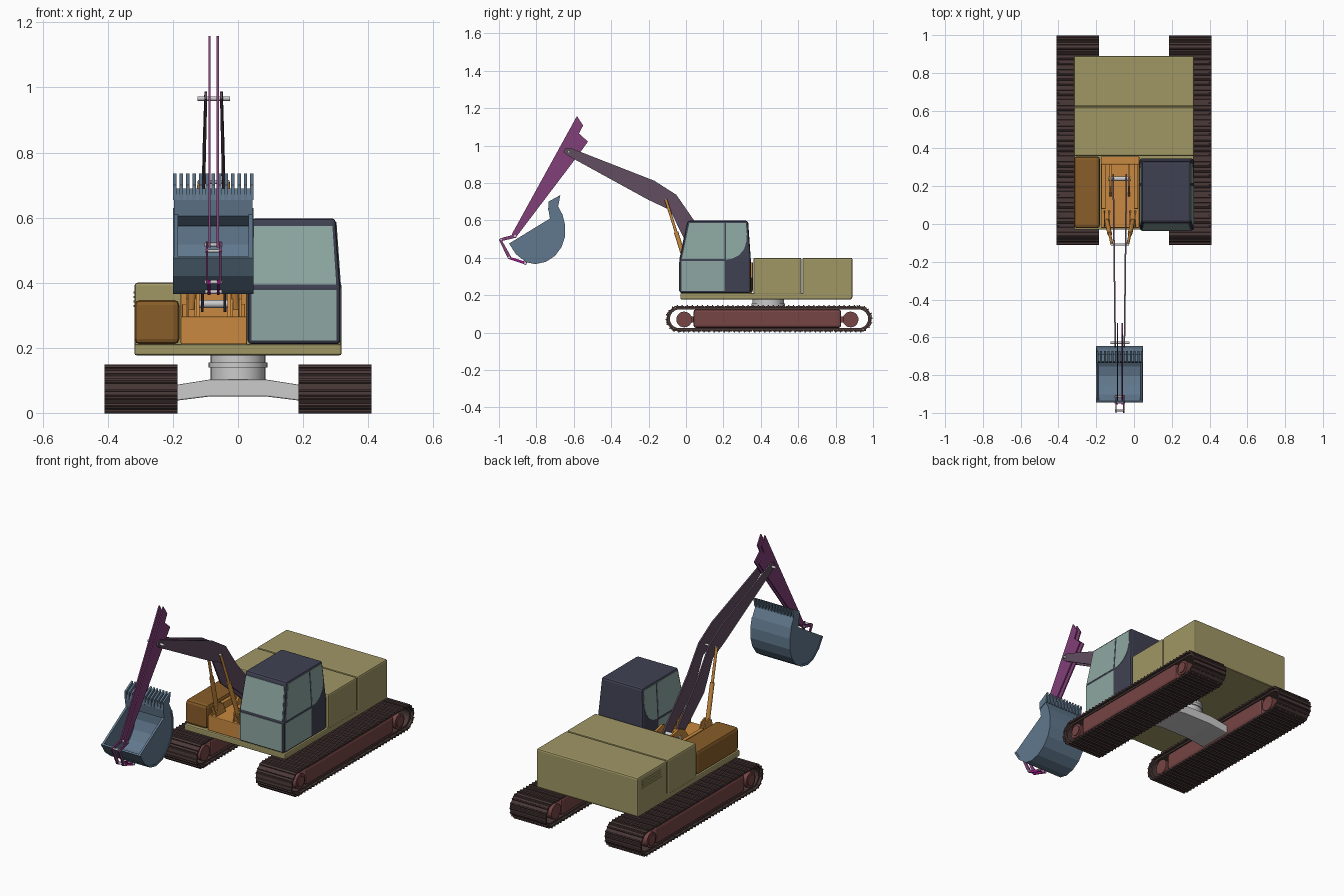
import bpy, bmesh, math
from mathutils import Vector

if "Cube" in bpy.data.objects:
    bpy.data.objects.remove(bpy.data.objects["Cube"])

COLS = dict(olive=(.35, .31, .13), navy=(.05, .053, .085), glass=(.27, .39, .36),
            track=(.07, .042, .04), red=(.18, .058, .058), orange=(.58, .25, .05),
            rust=(.25, .11, .022), blue=(.12, .19, .27), purple=(.22, .05, .19),
            boom=(.12, .075, .12), magenta=(.35, .01, .25))
MATS = {}
for k, c in COLS.items():
    MATS[k] = bpy.data.materials.new(k)
    MATS[k].diffuse_color = (*c, 1)


def finish(name, bm, col=None, bevel=0, smooth=False):
    bmesh.ops.recalc_face_normals(bm, faces=bm.faces)
    me = bpy.data.meshes.new(name)
    bm.to_mesh(me)
    bm.free()
    ob = bpy.data.objects.new(name, me)
    bpy.context.collection.objects.link(ob)
    if col:
        me.materials.append(MATS[col])
    if bevel:
        m = ob.modifiers.new("bevel", 'BEVEL')
        m.width, m.segments, m.limit_method = bevel, 2, 'ANGLE'
    if smooth:
        bpy.ops.object.select_all(action='DESELECT')
        ob.select_set(True)
        bpy.context.view_layer.objects.active = ob
        bpy.ops.object.shade_smooth_by_angle(angle=math.radians(30))
    return ob


def skin(bm, r0, r1):
    """Closed solid between two matching rings of points."""
    a = [bm.verts.new(p) for p in r0]
    b = [bm.verts.new(p) for p in r1]
    bm.faces.new(a)
    bm.faces.new(b)
    for i in range(len(a)):
        j = (i + 1) % len(a)
        bm.faces.new((a[i], a[j], b[j], b[i]))


def prism_x(bm, pts, x0, x1):
    skin(bm, [(x0, *p) for p in pts], [(x1, *p) for p in pts])


def plate(name, pts, x0, x1, col, bevel=0):
    bm = bmesh.new()
    prism_x(bm, pts, x0, x1)
    return finish(name, bm, col, bevel)


def box(name, x, y, z, col=None, bevel=0):
    return plate(name, [(y[0], z[0]), (y[1], z[0]), (y[1], z[1]), (y[0], z[1])], *x, col, bevel)


def rod(name, p, q, r, col=None, n=20):
    p, q = Vector(p), Vector(q)
    bm = bmesh.new()
    bmesh.ops.create_cone(bm, cap_ends=True, segments=n, radius1=r, radius2=r, depth=(q - p).length)
    rot = (q - p).to_track_quat('Z', 'Y').to_matrix().to_4x4()
    bmesh.ops.transform(bm, matrix=rot, verts=bm.verts)
    bmesh.ops.translate(bm, vec=(p + q) / 2, verts=bm.verts)
    return finish(name, bm, col, 0, True)


# Tracks: shoes placed round a stadium loop, chain belt, side frame and end wheels
Y0, Y1, ZC = -.036, .924, .0735
SHOE = [(-.0255, -.014), (.0255, -.014), (.0255, -.006), (.02, -.006), (.018, 0), (.013, 0), (.011, -.006),
        (-.006, -.006), (-.008, 0), (-.013, 0), (-.015, -.006), (-.0255, -.006)]


def loop_at(s, r):
    """Position and tangent angle at arc length s on the stadium."""
    L, A = Y1 - Y0, math.pi * r
    s %= 2 * (L + A)
    if s < L:
        return Y0 + s, ZC + r, 0
    if s < L + A:
        t = (s - L) / r
        return Y1 + r * math.sin(t), ZC + r * math.cos(t), -t
    if s < 2 * L + A:
        return Y1 - (s - L - A), ZC - r, math.pi
    t = (s - 2 * L - A) / r
    return Y0 - r * math.sin(t), ZC - r * math.cos(t), math.pi - t


for side, sx in (("left", -1), ("right", 1)):
    bm = bmesh.new()
    R, N = .0735, 44
    step = 2 * (Y1 - Y0 + math.pi * R) / N
    for i in range(N):
        y, z, a = loop_at(i * step, R)
        c, s = math.cos(a), math.sin(a)
        prism_x(bm, [(y + t * c - n * s, z + t * s + n * c) for t, n in SHOE], sx * .186, sx * .411)
    finish(side + "_track_shoes", bm, 'track')
    bm = bmesh.new()
    n = 12
    arc = [(Y1, math.pi / 2 - math.pi * i / n) for i in range(n + 1)]
    arc += [(Y0, -math.pi / 2 - math.pi * i / n) for i in range(n + 1)]
    rings = [[bm.verts.new((sx * x, y + r * math.cos(a), ZC + r * math.sin(a))) for y, a in arc]
             for x, r in ((.2, .062), (.397, .062), (.397, .05), (.2, .05))]
    for k in range(4):
        u, v = rings[k], rings[(k + 1) % 4]
        for i in range(len(arc)):
            j = (i + 1) % len(arc)
            bm.faces.new((u[i], u[j], v[j], v[i]))
    finish(side + "_track_chain", bm, 'track')
    box(side + "_track_frame", (sx * .2, sx * .4), (.04, .83), (.025, .124), 'red', .014)
    for tag, y in (("front", -.01), ("rear", .88)):
        rod(f"{side}_{tag}_wheel", (sx * .2, y, .07), (sx * .4, y, .07), .042, 'red', 28)
        rod(f"{side}_{tag}_hub", (sx * .38, y, .07), (sx * .405, y, .07), .03, 'red', 28)
        box(f"{side}_{tag}_axle_bar", (sx * .24, sx * .36), (min(y, .4), max(y, .4)), (.055, .085), 'red')

# Undercarriage cross frame and slewing ring
bm = bmesh.new()
cross = [(-.21, .035), (-.09, .05), (.09, .05), (.21, .035), (.21, .083), (.09, .102), (-.09, .102), (-.21, .083)]
skin(bm, [(x, .34, z) for x, z in cross], [(x, .54, z) for x, z in cross])
finish("cross_frame", bm, None, .004)
rod("slew_column", (0, .44, .09), (0, .44, .18), .084, None, 40)
rod("slew_ring", (0, .44, .14), (0, .44, .155), .09, None, 40)

# Deck and rear engine housing with seam and side vents
box("deck", (-.318, .318), (-.03, .885), (.177, .211), 'olive', .006)
box("engine_housing", (-.318, .318), (.36, .617), (.2, .4), 'olive', .009)
box("counterweight", (-.318, .318), (.622, .89), (.18, .4), 'olive', .009)
for i in range(4):
    box(f"vent_slat_{i}", (-.321, -.31), (.68, .85), (.325 + i * .014, .331 + i * .014), 'olive')

# Left side tank and centre boom mount
box("side_tank", (-.318, -.18), (-.022, .358), (.211, .347), 'rust', .016)
box("mount_floor", (-.176, .028), (-.02, .35), (.211, .296), 'orange', .004)
box("mount_back", (-.176, .028), (.315, .358), (.29, .375), 'orange', .004)
for side, sx in (("left", -1), ("right", 1)):
    c = -.075
    lug = [(.14, .29), (.315, .29), (.315, .37), (.25, .385), (.2, .365)]
    plate(side + "_boom_lug", lug, c + sx * .043, c + sx * .055, 'orange')
    box(side + "_mount_rail", (c + sx * .075, c + sx * .097), (.08, .32), (.29, .335), 'orange', .003)
    for k, o in (("inner", .052), ("outer", .078)):
        ram_lug = [(-.015, .29), (.075, .29), (.05, .35), (.02, .365), (-.005, .35)]
        plate(f"{side}_{k}_ram_lug", ram_lug, c + sx * o, c + sx * (o + .007), 'orange')
    # Boom rams: barrel and rod
    foot, top = Vector((c + sx * .068, .015, .32)), Vector((c + sx * .042, -.108, .712))
    rod(side + "_ram_barrel", foot, foot.lerp(top, .55), .012, 'orange')
    rod(side + "_ram_rod", foot, top, .0075, 'orange')
    # Boom side plate, splayed towards the foot
    prof = [(-.655, .965), (-.645, .985), (-.62, .988), (-.17, .812), (-.052, .737), (.045, .597), (.265, .345),
            (.25, .31), (.21, .31), (-.005, .49), (-.085, .655), (-.2, .709), (-.63, .945)]
    bm = bmesh.new()
    off = lambda y: .024 + .011 * (y + .65) / .9
    skin(bm, [(c + sx * (off(y) - .004), y, z) for y, z in prof],
         [(c + sx * (off(y) + .004), y, z) for y, z in prof])
    finish(side + "_boom_plate", bm, 'boom')
    # Arm side plate and bucket linkage
    arm = [(-.583, 1.158), (-.55, 1.107), (-.572, 1.064), (-.524, 1.021), (-.594, .925), (-.905, .515),
           (-.935, .508), (-.93, .528)]
    plate(side + "_arm_plate", arm, c + sx * .009, c + sx * .016, 'purple')
    link = [(-.905, .527), (-.905, .508), (-.983, .490), (-.935, .405), (-.952, .396), (-1, .496), (-.99, .505)]
    plate(side + "_bucket_link", link, c + sx * .017, c + sx * .024, 'purple')
    plate(side + "_push_link", [(-.955, .409), (-.95, .394), (-.855, .362), (-.85, .376)],
          c + sx * .01, c + sx * .018, 'magenta')

# Cross pins
for name, y, z, h, r in (("boom_tip_pin", -.628, .966, .05, .007), ("ram_pin", -.108, .71, .048, .006),
                         ("boom_foot_pin", .24, .335, .06, .012), ("arm_end_pin", -.915, .517, .028, .006),
                         ("link_pin", -.945, .402, .028, .006), ("link_knee_pin", -.988, .498, .026, .005),
                         ("bucket_pin", -.86, .372, .026, .006)):
    rod(name, (-.075 - h, y, z), (-.075 + h, y, z), r)

# Bucket: curved shell, side plates, lip and teeth
outer = [(-.946, .476), (-.91, .42), (-.855, .376), (-.805, .366), (-.75, .378), (-.7, .41), (-.665, .458),
         (-.646, .515), (-.646, .575), (-.66, .63)]
inner = [(y + (-.8 - y) * .07, z + (.54 - z) * .07) for y, z in outer]
plate("bucket_shell", outer + inner[::-1], -.2, .048, 'blue')
for side, x in (("left", -.197), ("right", .033)):
    plate(side + "_bucket_side", outer + [(-.727, .61)], x, x + .012, 'blue')
plate("bucket_lip", [(-.727, .605), (-.735, .655), (-.728, .69), (-.69, .69), (-.684, .675), (-.66, .63),
                     (-.648, .58), (-.67, .575)], -.197, .045, 'blue')
bm = bmesh.new()
for i in range(13):
    x = -.199 + i * .0197
    prism_x(bm, [(-.737, .655), (-.735, .7), (-.672, .735), (-.682, .68)], x, x + .0105)
finish("bucket_teeth", bm, 'blue')

# Cab body lofted through three levels, (z, x0, x1, y0, y1)
bm = bmesh.new()
levels = [(.211, .03, .315, -.035, .347), (.385, .03, .315, -.035, .347), (.598, .042, .3, .008, .332)]
rings = [[bm.verts.new(p) for p in ((a, c, z), (b, c, z), (b, d, z), (a, d, z))] for z, a, b, c, d in levels]
bm.faces.new(rings[0])
bm.faces.new(rings[-1])
for u, v in zip(rings, rings[1:]):
    for i in range(4):
        bm.faces.new((u[i], u[(i + 1) % 4], v[(i + 1) % 4], v[i]))
finish("cab_body", bm, 'navy', .012)

# Cab windows: thin panes lying on the tilted walls
lean = lambda z: max(0, (z - .385) / .213)


def pane(name, pts, wall):
    if wall == 'front':
        f = lambda u, z, d: (u, -.035 + .043 * lean(z) - d, z)
    elif wall == 'right':
        f = lambda u, z, d: (.315 - .015 * lean(z) + d, u, z)
    else:
        f = lambda u, z, d: (.03 + .012 * lean(z) - d, u, z)
    bm = bmesh.new()
    skin(bm, [f(*p, -.004) for p in pts], [f(*p, .002) for p in pts])
    finish(name, bm, 'glass')


pane("front_lower_window", [(.042, .222), (.303, .222), (.303, .378), (.042, .378)], 'front')
pane("front_upper_window", [(.042, .394), (.302, .394), (.29, .575), (.05, .575)], 'front')
for w in ('right', 'left'):
    pane(w + "_lower_window", [(-.025, .222), (.205, .222), (.205, .382), (-.025, .382)], w)
    pane(w + "_upper_window", [(-.022, .394), (.205, .394), (.205, .587), (.018, .587)], w)
    pane(w + "_rear_window", [(.215, .39), (.25, .396), (.285, .415), (.31, .445), (.324, .49), (.325, .53),
                              (.32, .587), (.215, .587)], w)

for m in bpy.data.materials:
    if m.users and not m.is_grease_pencil:
        m.use_nodes = True
        m.node_tree.nodes["Principled BSDF"].inputs["Base Color"].default_value = m.diffuse_color
